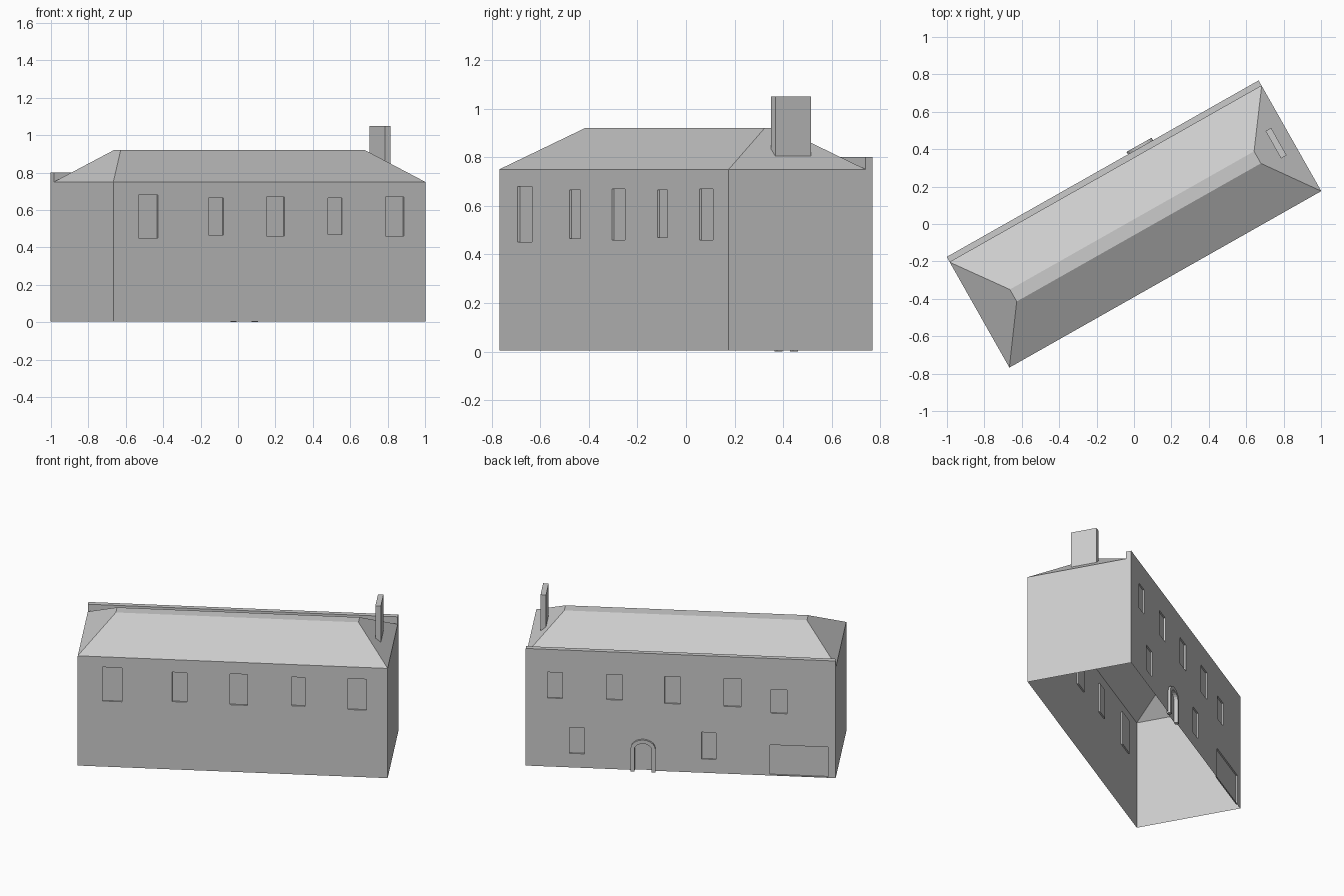
import bpy, bmesh, math

if "Cube" in bpy.data.objects:
    bpy.data.objects.remove(bpy.data.objects["Cube"])

ANG = math.radians(29.5)      # whole house is turned on the plot
L, W, Z0 = 0.958, 0.34, 0.005  # half length, half width, wall foot


def make(name, bm):
    bmesh.ops.recalc_face_normals(bm, faces=bm.faces)
    me = bpy.data.meshes.new(name)
    bm.to_mesh(me)
    bm.free()
    ob = bpy.data.objects.new(name, me)
    ob.rotation_euler.z = ANG
    bpy.context.collection.objects.link(ob)
    return ob


def box(bm, u0, u1, v0, v1, z0, z1):
    vs = bmesh.ops.create_cube(bm, size=1)["verts"]
    for v in vs:
        v.co = ((u0 + u1) / 2 + v.co.x * (u1 - u0),
                (v0 + v1) / 2 + v.co.y * (v1 - v0),
                (z0 + z1) / 2 + v.co.z * (z1 - z0))


def prism(bm, pts, v0, v1):
    """Extrude a (u, z) outline along v."""
    a = [bm.verts.new((u, v0, z)) for u, z in pts]
    b = [bm.verts.new((u, v1, z)) for u, z in pts]
    bm.faces.new(a)
    bm.faces.new(b[::-1])
    for i in range(len(a)):
        j = (i + 1) % len(a)
        bm.faces.new((a[i], a[j], b[j], b[i]))


def arch(cu, r, rise, spring, foot, n=10):
    """Open (u, z) arch line, from one foot over to the other."""
    top = [(cu + r * math.cos(math.pi * i / n), spring + rise * math.sin(math.pi * i / n))
           for i in range(n + 1)]
    return [(cu + r, foot)] + top + [(cu - r, foot)]


# House body: end profile (v, z) with rear parapet, hipped roof with flat top
bm = bmesh.new()
profile = [(-W, Z0), (W, Z0), (W, 0.8), (0.307, 0.8), (0.307, 0.75), (-W, 0.75)]
ends = [[bm.verts.new((s * L, v, z)) for v, z in profile] for s in (-1, 1)]
ridge = [[bm.verts.new((s * 0.75, v, 0.92)) for v in (0.022, -0.052)] for s in (-1, 1)]
for e, r in zip(ends, ridge):
    bm.faces.new(e)                         # end wall
    bm.faces.new((e[4], r[0], r[1], e[5]))  # hip
a, b = ends
for i, j in ((0, 1), (1, 2), (2, 3), (3, 4), (5, 0)):
    bm.faces.new((a[i], a[j], b[j], b[i]))
p, q = ridge
bm.faces.new((a[4], b[4], q[0], p[0]))
bm.faces.new((p[0], q[0], q[1], p[1]))
bm.faces.new((a[5], b[5], q[1], p[1]))
house = make("house_body", bm)

# Recess cutters: u0, u1, z0, z1 of each opening
D = 0.01
front = [(-0.805, -0.684, 0.45, 0.68), (-0.374, -0.282, 0.465, 0.665), (-0.017, 0.092, 0.46, 0.67),
         (0.362, 0.448, 0.47, 0.665), (0.713, 0.828, 0.46, 0.67)]
back = [(0.732, 0.825, 0.47, 0.645), (0.36, 0.459, 0.475, 0.645), (0.0, 0.099, 0.465, 0.648),
        (-0.372, -0.267, 0.462, 0.652), (-0.657, -0.558, 0.428, 0.59),
        (0.595, 0.688, 0.1, 0.276), (-0.217, -0.13, 0.098, 0.28), (-0.911, -0.552, 0.01, 0.213)]
bm = bmesh.new()
for u0, u1, z0, z1 in front:
    box(bm, u0, u1, -W - 0.05, -W + D, z0, z1)
for u0, u1, z0, z1 in back:
    box(bm, u0, u1, W - D, W + 0.05, z0, z1)
DOOR = 0.232
prism(bm, arch(DOOR, 0.053, 0.04, 0.152, -0.02), W - D, W + 0.05)
cutter = make("recess_cutter", bm)
cutter.hide_render = True

mod = house.modifiers.new("recesses", "BOOLEAN")
mod.operation, mod.solver, mod.object = "DIFFERENCE", "EXACT", cutter
dg = bpy.context.evaluated_depsgraph_get()
cut = bpy.data.meshes.new_from_object(house.evaluated_get(dg))
house.modifiers.clear()
bpy.data.objects.remove(cutter)

# Open underside
bm = bmesh.new()
bm.from_mesh(cut)
floor = [f for f in bm.faces if f.normal.z < -0.9 and f.calc_center_median().z < Z0 + 0.001]
bmesh.ops.delete(bm, geom=floor, context="FACES")
bm.to_mesh(house.data)
bm.free()

# Arched door surround
bm = bmesh.new()
prism(bm, arch(DOOR, 0.077, 0.062, 0.155, 0) + arch(DOOR, 0.053, 0.04, 0.152, 0)[::-1], W - D, W + 0.015)
make("door_surround", bm)

# Chimney
bm = bmesh.new()
box(bm, 0.857, 0.891, -0.082, 0.086, 0.8, 1.05)
make("chimney", bm)
